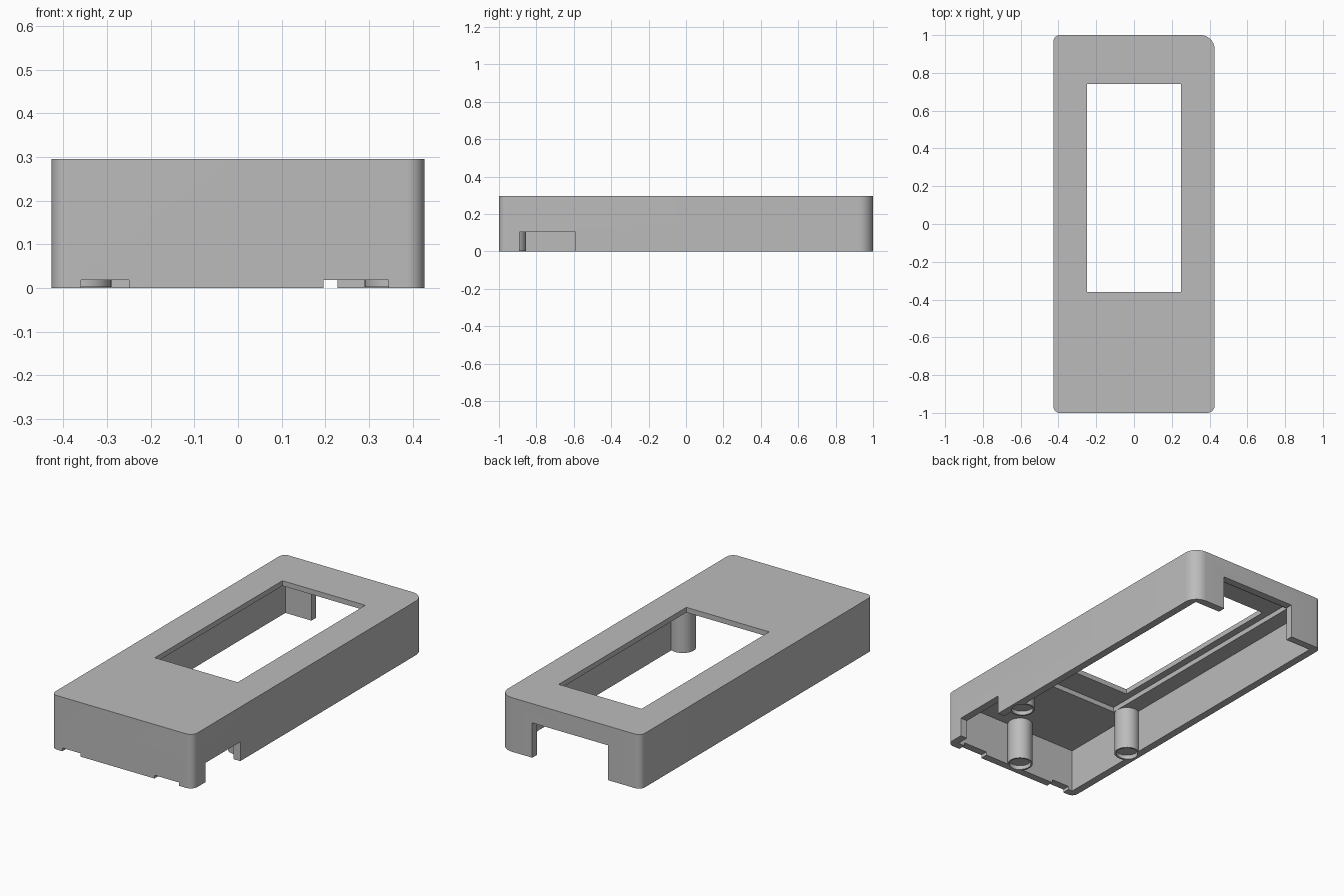
import bpy, bmesh, math

cube = bpy.data.objects.get("Cube")
if cube:
    bpy.data.objects.remove(cube, do_unlink=True)

grey = bpy.data.materials.new("light_grey_plastic")
grey.use_nodes = True
COLOUR = (0.5, 0.5, 0.5, 1)
grey.diffuse_color = COLOUR
grey.node_tree.nodes["Principled BSDF"].inputs["Base Color"].default_value = COLOUR


def prism(name, outline, z0, z1):
    """Extrude a flat outline from z0 to z1."""
    bm = bmesh.new()
    base = bm.faces.new([bm.verts.new((x, y, z0)) for x, y in outline])
    top = bmesh.ops.extrude_face_region(bm, geom=[base])["geom"]
    bmesh.ops.translate(bm, vec=(0, 0, z1 - z0),
                        verts=[v for v in top if isinstance(v, bmesh.types.BMVert)])
    bmesh.ops.recalc_face_normals(bm, faces=bm.faces)
    mesh = bpy.data.meshes.new(name)
    bm.to_mesh(mesh)
    bm.free()
    mesh.materials.append(grey)
    obj = bpy.data.objects.new(name, mesh)
    bpy.context.collection.objects.link(obj)
    return obj


def box(name, x0, x1, y0, y1, z0, z1):
    return prism(name, [(x0, y0), (x1, y0), (x1, y1), (x0, y1)], z0, z1)


def circle(x, y, r, n=40):
    return [(x + r * math.cos(2 * math.pi * i / n), y + r * math.sin(2 * math.pi * i / n))
            for i in range(n)]


def rounded(hx, hy, radii, steps=10):
    """Rectangle outline with its own radius at each corner, from back right round."""
    pts = []
    for k, ((sx, sy), r) in enumerate(zip([(1, 1), (-1, 1), (-1, -1), (1, -1)], radii)):
        for i in range(steps + 1):
            a = math.pi / 2 * (k + i / steps)
            pts.append((sx * (hx - r) + r * math.cos(a), sy * (hy - r) + r * math.sin(a)))
    return pts


def combine(target, tool, operation="DIFFERENCE"):
    mod = target.modifiers.new(tool.name, "BOOLEAN")
    mod.object, mod.operation, mod.solver = tool, operation, "EXACT"
    bpy.context.view_layer.objects.active = target
    bpy.ops.object.modifier_apply(modifier=mod.name)
    bpy.data.objects.remove(tool, do_unlink=True)


# Outer shell
HX, HY, H = 0.427, 1.0, 0.295
WALL, CEILING = 0.042, 0.24
shell = prism("case_shell", rounded(HX, HY, [0.075, 0.035, 0.035, 0.04]), 0, H)

# Hollow inside, stepped screen recess and window
combine(shell, box("cavity", WALL - HX, HX - WALL, WALL - HY, HY - WALL, -0.1, CEILING))
combine(shell, box("screen_recess", -0.29, 0.29, -0.51, 0.89, 0.1, 0.267))
combine(shell, box("window", -0.25, 0.25, -0.36, 0.74, 0.1, 0.4))

# Openings in the back wall, side wall and front rim
combine(shell, box("back_opening", -0.228, 0.228, 0.9, 1.1, -0.1, 0.19))
combine(shell, box("side_opening", 0.36, 0.5, -0.89, -0.59, -0.1, 0.105))
for x0, x1 in [(-0.36, -0.25), (0.196, 0.345)]:
    combine(shell, box("rim_notch", x0, x1, -1.1, -0.94, -0.1, 0.018))

# Screw posts with shallow cupped ends
for x, y in [(0, -0.92), (-0.355, -0.48), (0.355, -0.48)]:
    combine(shell, prism("screw_post", circle(x, y, 0.065), 0.002, 0.26), "UNION")
    combine(shell, prism("post_cup", circle(x, y, 0.056), -0.1, 0.024))

# Smooth the rounded corners and posts, keep the edges crisp
bpy.ops.object.select_all(action="DESELECT")
shell.select_set(True)
bpy.context.view_layer.objects.active = shell
bpy.ops.object.shade_smooth_by_angle(angle=math.radians(30))
